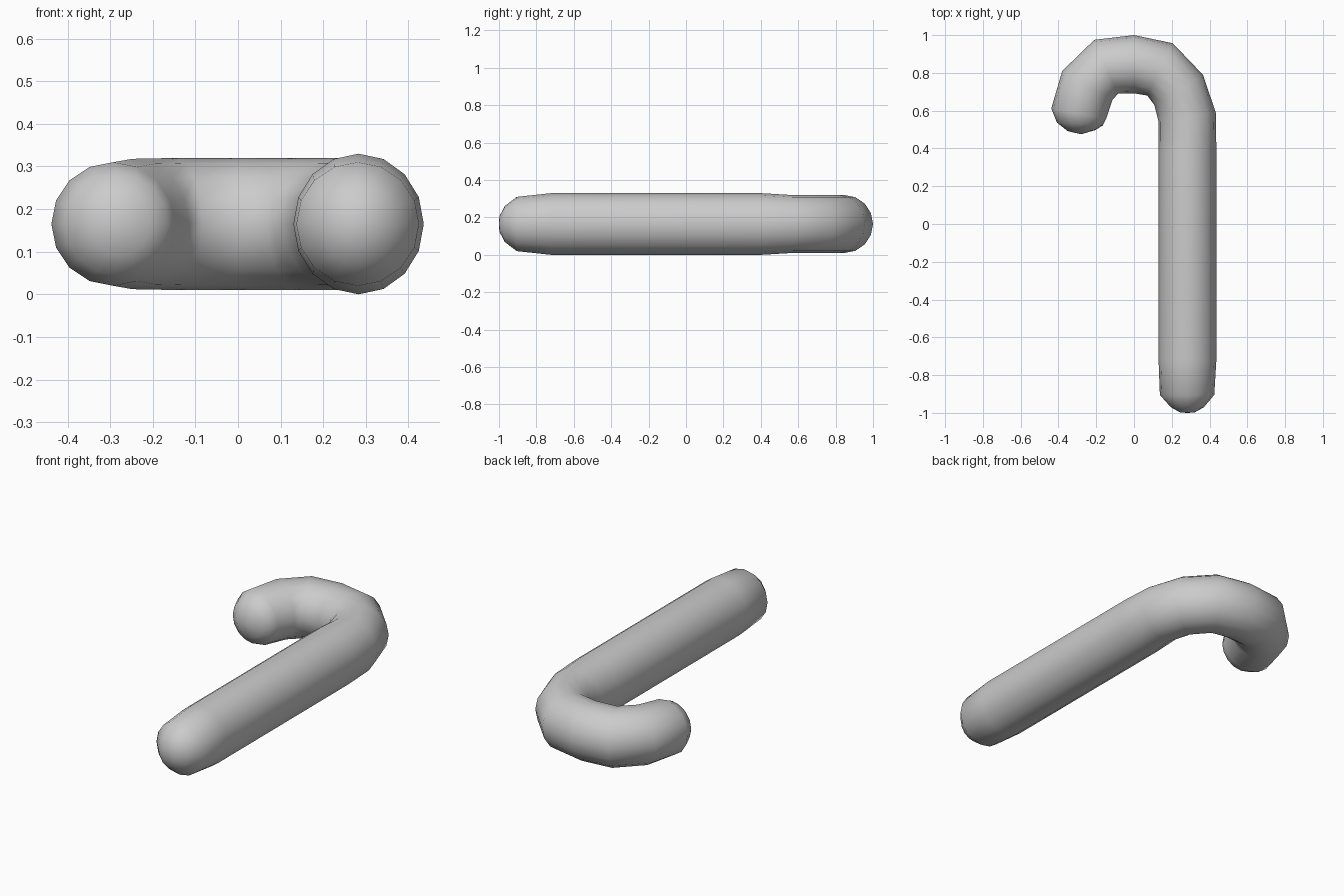
import bpy, bmesh
from math import sin, cos, tau
from mathutils import Vector

if "Cube" in bpy.data.objects:
    bpy.data.objects.remove(bpy.data.objects["Cube"])

SIDES = 16
MID_Z = 0.165

# Cross-sections along the cane: outer x, y, inner x, y, half height
rings = [
    (0.32, -0.998, 0.245, -0.998, 0.04),
    (0.37, -0.97, 0.195, -0.97, 0.095),
    (0.425, -0.905, 0.137, -0.905, 0.145),
    (0.436, -0.72, 0.13, -0.72, 0.165),
    (0.436, 0.40, 0.13, 0.40, 0.165),
    (0.433, 0.59, 0.13, 0.54, 0.155),
    (0.365, 0.79, 0.108, 0.63, 0.155),
    (0.205, 0.957, 0.07, 0.68, 0.155),
    (0.0, 1.0, 0.0, 0.692, 0.155),
    (-0.21, 0.975, -0.085, 0.69, 0.155),
    (-0.38, 0.81, -0.115, 0.655, 0.153),
    (-0.438, 0.612, -0.148, 0.556, 0.145),
    (-0.408, 0.537, -0.165, 0.522, 0.12),
    (-0.352, 0.492, -0.205, 0.497, 0.075),
]

bm = bmesh.new()
loops = []
for ox, oy, ix, iy, h in rings:
    outer, inner = Vector((ox, oy, MID_Z)), Vector((ix, iy, MID_Z))
    mid, half = (outer + inner) / 2, (outer - inner) / 2
    loops.append([bm.verts.new(mid + half * cos(tau * i / SIDES)
                               + Vector((0, 0, h * sin(tau * i / SIDES))))
                  for i in range(SIDES)])

# Tube walls
for a, b in zip(loops, loops[1:]):
    for i in range(SIDES):
        j = (i + 1) % SIDES
        bm.faces.new((a[i], a[j], b[j], b[i]))

# Rounded tips
for loop, tip in ((loops[0], (0.283, -1.0, MID_Z)), (loops[-1], (-0.28, 0.475, MID_Z))):
    v = bm.verts.new(tip)
    for i in range(SIDES):
        bm.faces.new((loop[i], loop[(i + 1) % SIDES], v))

bmesh.ops.recalc_face_normals(bm, faces=bm.faces)
for f in bm.faces:
    f.smooth = True
mesh = bpy.data.meshes.new("hooked_cane")
bm.to_mesh(mesh)
bm.free()
bpy.context.collection.objects.link(bpy.data.objects.new("hooked_cane", mesh))
